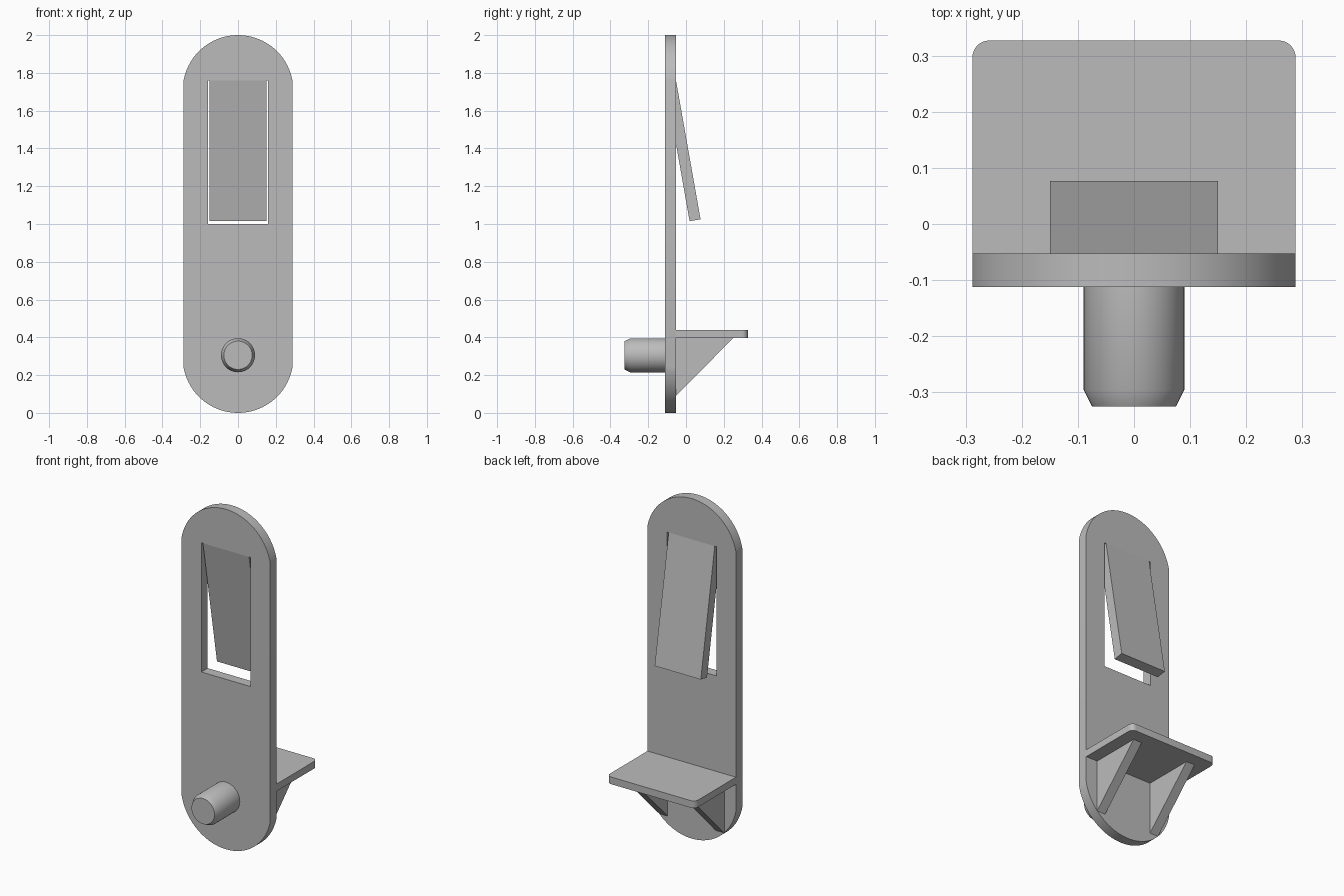
import bpy, bmesh
from math import sin, cos, pi, asin, radians
from mathutils import Vector, Matrix

cube = bpy.data.objects.get("Cube")
if cube:
    bpy.data.objects.remove(cube, do_unlink=True)

grey = bpy.data.materials.new("plain grey")
grey.use_nodes = True
colour = (0.5, 0.5, 0.5, 1)
grey.diffuse_color = colour
grey.node_tree.nodes["Principled BSDF"].inputs["Base Color"].default_value = colour

# Main dimensions
HALF_W, FRONT, BACK = 0.288, -0.112, -0.053
END_R = 0.293                      # radius of the rounded plate ends
SHELF_LOW, SHELF_TOP, SHELF_BACK = 0.396, 0.438, 0.327


def finish(name, bm, smooth=False):
    bmesh.ops.recalc_face_normals(bm, faces=bm.faces)
    mesh = bpy.data.meshes.new(name)
    bm.to_mesh(mesh)
    bm.free()
    mesh.materials.append(grey)
    obj = bpy.data.objects.new(name, mesh)
    bpy.context.collection.objects.link(obj)
    if smooth:
        bpy.ops.object.select_all(action="DESELECT")
        obj.select_set(True)
        bpy.context.view_layer.objects.active = obj
        bpy.ops.object.shade_smooth_by_angle(angle=radians(30))
    return obj


def prism(name, loops, place, depth, smooth=False):
    """Fill 2D loops (outline first, then holes) and extrude by a vector."""
    bm = bmesh.new()
    edges = []
    for loop in loops:
        verts = [bm.verts.new(place(a, b)) for a, b in loop]
        edges += [bm.edges.new((v, verts[i - 1])) for i, v in enumerate(verts)]
    bmesh.ops.triangle_fill(bm, edges=edges, use_beauty=True)
    out = bmesh.ops.extrude_face_region(bm, geom=bm.faces[:], use_keep_orig=True)
    moved = [g for g in out["geom"] if isinstance(g, bmesh.types.BMVert)]
    bmesh.ops.translate(bm, verts=moved, vec=Vector(depth))
    return finish(name, bm, smooth)


def arc(cx, cy, r, start, end, steps):
    return [(cx + r * cos(start + (end - start) * i / steps),
             cy + r * sin(start + (end - start) * i / steps)) for i in range(steps + 1)]


# Upright plate with rounded ends and a slot
lean = pi / 2 - asin(HALF_W / END_R)
outline = (arc(0, 2 - END_R, END_R, lean, pi - lean, 48)
           + arc(0, END_R, END_R, pi + lean, 2 * pi - lean, 48))
slot = [(-0.16, 1.0), (0.16, 1.0), (0.16, 1.76), (-0.16, 1.76)]
prism("upright_plate", [outline, slot], lambda x, z: (x, FRONT, z),
      (0, BACK - FRONT, 0), smooth=True)

# Sprung tongue leaning back out of the slot
tongue = [(FRONT, 1.76), (BACK, 1.76), (0.077, 1.025), (0.019, 1.015)]
prism("spring_tongue", [tongue], lambda y, z: (-0.15, y, z), (0.3, 0, 0))

# Shelf with rounded back corners
r = 0.03
shelf = ([(-HALF_W, BACK), (HALF_W, BACK)]
         + arc(HALF_W - r, SHELF_BACK - r, r, 0, pi / 2, 8)
         + arc(r - HALF_W, SHELF_BACK - r, r, pi / 2, pi, 8))
prism("shelf", [shelf], lambda x, y: (x, y, SHELF_LOW),
      (0, 0, SHELF_TOP - SHELF_LOW), smooth=True)

# Two triangular braces under the shelf
brace = [(BACK, 0.09), (0.25, SHELF_LOW), (BACK, SHELF_LOW)]
for side, x0 in (("right", -0.212), ("left", 0.156)):
    prism(side + "_brace", [brace], lambda y, z: (x0, y, z), (0.056, 0, 0))

# Round peg with a chamfered tip, on the front
bm = bmesh.new()
for y0, y1, r0, r1 in ((FRONT, -0.295, 0.09, 0.09), (-0.295, -0.325, 0.09, 0.075)):
    place = Matrix.Translation((0, (y0 + y1) / 2, 0.305)) @ Matrix.Rotation(pi / 2, 4, "X")
    bmesh.ops.create_cone(bm, cap_ends=False, segments=48, radius1=r0, radius2=r1,
                          depth=y0 - y1, matrix=place)
bmesh.ops.remove_doubles(bm, verts=bm.verts, dist=0.0005)
bmesh.ops.holes_fill(bm, edges=[e for e in bm.edges if e.is_boundary], sides=0)
finish("peg", bm, smooth=True)
